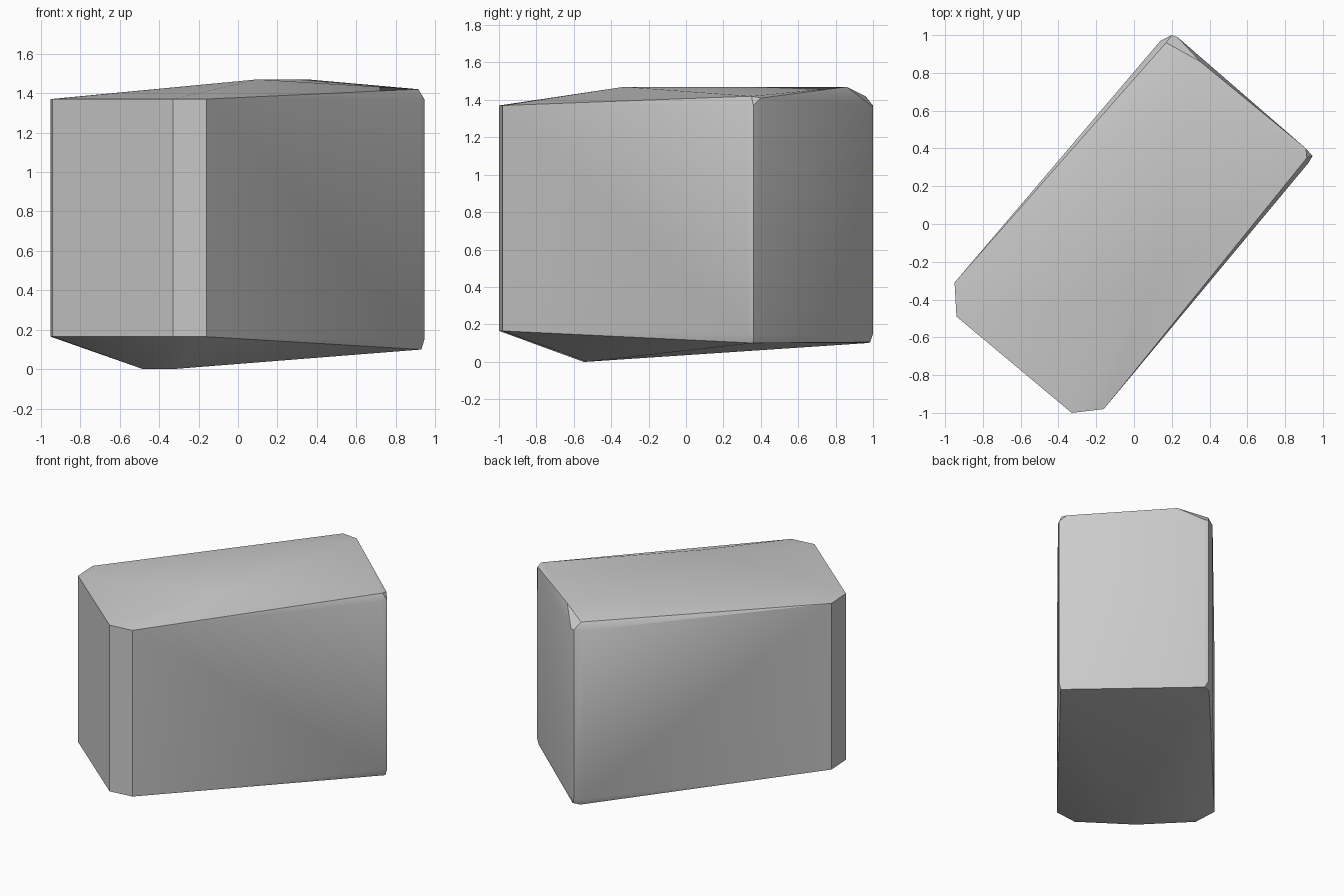
import bpy
import bmesh
import math

cube = bpy.data.objects.get("Cube")
if cube:
    bpy.data.objects.remove(cube, do_unlink=True)

# Single stone colour
grey = bpy.data.materials.new("stone_grey")
grey.use_nodes = True
colour = (0.6, 0.6, 0.6, 1)
grey.diffuse_color = colour
grey.node_tree.nodes["Principled BSDF"].inputs["Base Color"].default_value = colour

# Front end: chamfered outline, same at bottom and top
front_outline = [(-0.95, -0.31), (-0.94, -0.49), (-0.33, -1.0), (-0.16, -0.98)]
points = [(x, y, z) for x, y in front_outline for z in (0.165, 1.37)]

# Back end: narrow bevels on the two upright edges
back_outline = [(0.925, 0.325), (0.945, 0.36), (0.23, 0.99), (0.2, 1.0), (0.14, 0.97)]
points += [(x, y, z) for x, y in back_outline for z in (0.15, 1.37)]

# Softened corners above and below the back end
points += [(0.915, 0.35, 1.42), (0.91, 0.4, 1.41), (0.17, 0.96, 1.42),
           (0.93, 0.36, 0.1), (0.17, 0.97, 0.1), (0.22, 0.985, 0.105)]

# Crown on the top and keel on the underside
points += [(0.1, -0.33, 1.47), (0.35, 0.86, 1.47),
           (-0.48, -0.55, 0), (-0.34, -0.53, 0)]

# Wrap a hull around the corner points
bm = bmesh.new()
for p in points:
    bm.verts.new(p)
bmesh.ops.convex_hull(bm, input=bm.verts[:])
bmesh.ops.delete(bm, geom=[v for v in bm.verts if not v.link_faces], context='VERTS')
bmesh.ops.recalc_face_normals(bm, faces=bm.faces[:])

mesh = bpy.data.meshes.new("stone_block")
bm.to_mesh(mesh)
bm.free()
mesh.materials.append(grey)
block = bpy.data.objects.new("stone_block", mesh)
bpy.context.collection.objects.link(block)

# Smooth the shallow creases, keep the corners sharp
bpy.ops.object.select_all(action='DESELECT')
block.select_set(True)
bpy.context.view_layer.objects.active = block
bpy.ops.object.shade_smooth_by_angle(angle=math.radians(30))
